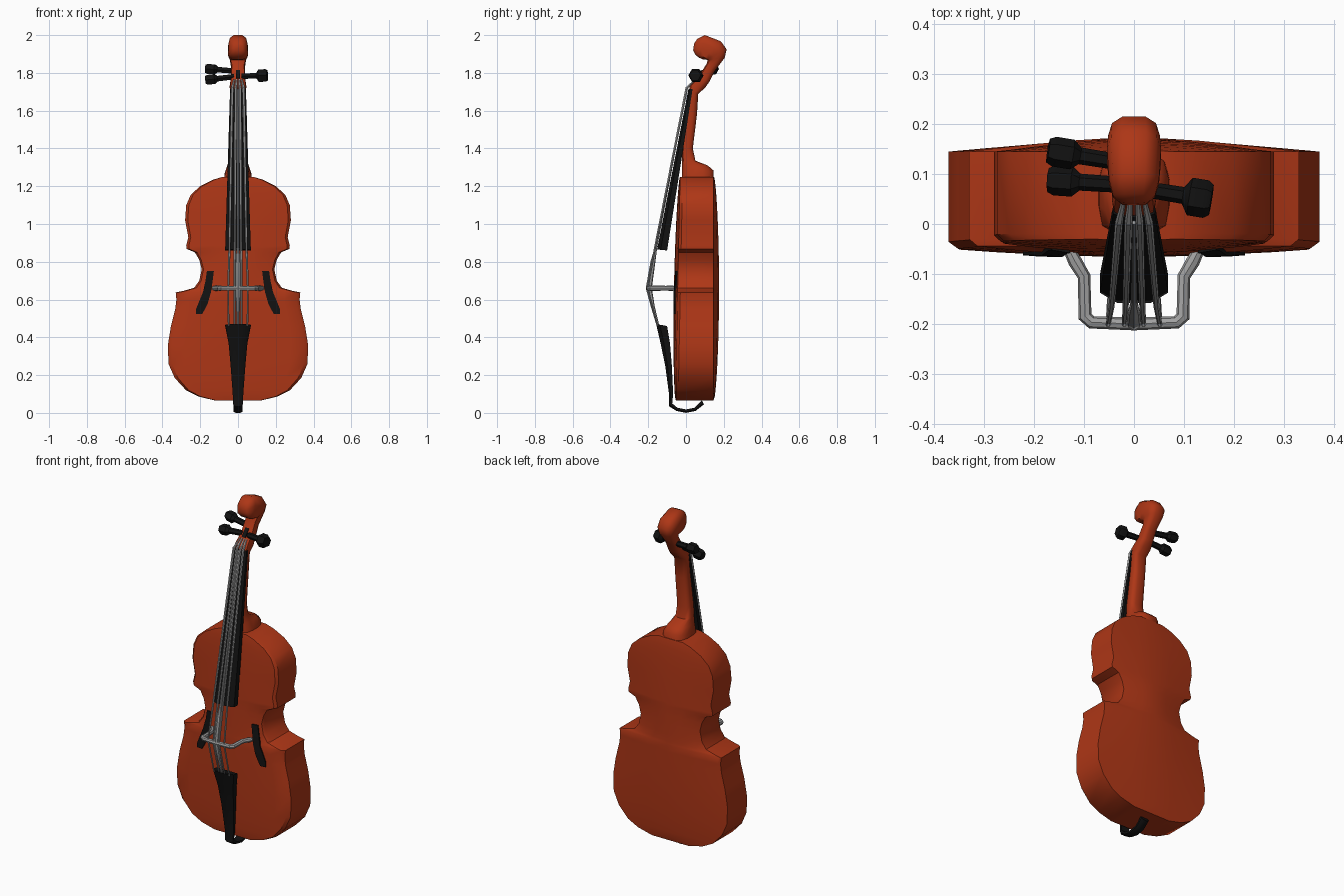
import bpy, bmesh, math

if "Cube" in bpy.data.objects:
    bpy.data.objects.remove(bpy.data.objects["Cube"])


def material(name, rgb):
    m = bpy.data.materials.new(name)
    m.diffuse_color = (*rgb, 1)
    m.use_nodes = True
    m.node_tree.nodes["Principled BSDF"].inputs["Base Color"].default_value = m.diffuse_color
    return m


WOOD = material("red brown varnish", (0.42, 0.037, 0.008))
BLACK = material("black ebony", (0.006, 0.006, 0.006))
GREY = material("grey metal", (0.36, 0.36, 0.36))


def add_object(name, mesh, mat, angle=35):
    ob = bpy.data.objects.new(name, mesh)
    bpy.context.collection.objects.link(ob)
    mesh.materials.clear()
    mesh.materials.append(mat)
    bpy.ops.object.select_all(action='DESELECT')
    ob.select_set(True)
    bpy.context.view_layer.objects.active = ob
    bpy.ops.object.shade_smooth_by_angle(angle=math.radians(angle))
    return ob


def loft(name, rings, mat, angle=35):
    """Skin a list of closed rings and cap both ends."""
    bm = bmesh.new()
    vs = [[bm.verts.new(p) for p in ring] for ring in rings]
    n = len(rings[0])
    for a, b in zip(vs, vs[1:]):
        for i in range(n):
            j = (i + 1) % n
            bm.faces.new((a[i], a[j], b[j], b[i]))
    bm.faces.new(vs[0])
    bm.faces.new(vs[-1])
    bmesh.ops.recalc_face_normals(bm, faces=bm.faces)
    mesh = bpy.data.meshes.new(name)
    bm.to_mesh(mesh)
    bm.free()
    return add_object(name, mesh, mat, angle)


def tube(name, pts, mat, res=2):
    """Round bar through (x, y, z, radius) points."""
    cu = bpy.data.curves.new(name, 'CURVE')
    cu.dimensions = '3D'
    cu.bevel_depth = 1
    cu.bevel_resolution = res
    cu.use_fill_caps = True
    sp = cu.splines.new('POLY')
    sp.points.add(len(pts) - 1)
    for p, (x, y, z, r) in zip(sp.points, pts):
        p.co = (x, y, z, 1)
        p.radius = r
    tmp = bpy.data.objects.new(name + "_curve", cu)
    bpy.context.collection.objects.link(tmp)
    dg = bpy.context.evaluated_depsgraph_get()
    mesh = bpy.data.meshes.new_from_object(tmp.evaluated_get(dg))
    bpy.data.objects.remove(tmp)
    return add_object(name, mesh, mat)


def section(yf, zf, yb, zb, w, shape):
    """Cross-section between a front and a back point; shape = (width share, depth share)."""
    half = [(w * a, yf + (yb - yf) * d, zf + (zb - zf) * d) for a, d in shape]
    return half + [(-x, y, z) for x, y, z in reversed(half)]


ROUND = [(0.5, 0), (0.9, 0.1), (1, 0.35), (1, 0.65), (0.85, 0.88), (0.45, 1)]
BOARD = [(0.5, 0), (1, 0.35), (1, 1)]

# Body: half-width at each height, arched front and back
OUTLINE = [(0.12, 0.065), (0.21, 0.087), (0.275, 0.12), (0.335, 0.185), (0.368, 0.26), (0.371, 0.36),
           (0.355, 0.46), (0.332, 0.55), (0.326, 0.6), (0.33, 0.638), (0.285, 0.647), (0.232, 0.662),
           (0.205, 0.7), (0.192, 0.76), (0.205, 0.81), (0.228, 0.85), (0.272, 0.868), (0.274, 0.885),
           (0.263, 0.93), (0.28, 1.02), (0.274, 1.1), (0.25, 1.155), (0.2, 1.2), (0.13, 1.235), (0.08, 1.25)]


def half_width(z):
    for (w0, z0), (w1, z1) in zip(OUTLINE, OUTLINE[1:]):
        if z <= z1:
            return w0 + (w1 - w0) * (z - z0) / (z1 - z0)
    return OUTLINE[-1][0]


def arch(z):
    return math.sqrt(max(0, math.sin(math.pi * (z - 0.065) / 1.19)))


def front_y(t, z):
    y = -0.055 + 0.02 * z - 0.022 * arch(z) * (1 - t * t)
    return y + (0.012 if abs(t) == 1 else 0)


def back_y(t, z):
    return 0.145 + 0.03 * arch(z) * (1 - abs(t) ** 1.4)


COLS = [-1, -0.95, -0.75, -0.4, 0, 0.4, 0.75, 0.95, 1]
rings = []
for w, z in OUTLINE:
    rings.append([(t * w, front_y(t, z), z) for t in COLS] +
                 [(t * w, back_y(t, z), z) for t in reversed(COLS)])
loft("body", rings, WOOD)

# Neck with heel, peg box and curled head
NECK = [(-.02, 1.2, .14, 1.2, .075), (-.02, 1.25, .147, 1.282, .07), (-.02, 1.3, .115, 1.31, .058),
        (-.022, 1.35, .05, 1.335, .046), (-.02, 1.42, .036, 1.4, .043), (0, 1.6, .058, 1.58, .04),
        (.015, 1.7, .065, 1.69, .042), (.02, 1.735, .1, 1.72, .044), (.07, 1.785, .125, 1.755, .038),
        (.11, 1.85, .152, 1.81, .036), (.115, 1.868, .205, 1.88, .044), (.105, 1.87, .215, 1.925, .052),
        (.088, 1.872, .185, 1.967, .054), (.07, 1.88, .1, 2.0, .05), (.05, 1.895, .06, 1.98, .042),
        (.038, 1.92, .043, 1.955, .025)]
loft("neck_and_head", [section(*s, ROUND) for s in NECK], WOOD, 50)

# Peg box slot
loft("peg_box_slot", [[(x * 0.011, y + d, z - d * 0.6) for x, d in ((-1, -.004), (1, -.004), (1, .004), (-1, .004))]
                      for y, z in ((.053, 1.77), (.088, 1.813))], BLACK)

# Fingerboard
loft("fingerboard", [section(*s, BOARD) for s in
                     ((-.153, .865, -.1, .86, .068), (.013, 1.715, .035, 1.715, .042))], BLACK)

# Tailpiece with its loop under the body
TAIL = [(-.158, .47, -.1, .46, .068), (-.135, .37, -.085, .37, .05), (-.11, .25, -.075, .25, .039),
        (-.09, .1, -.068, .1, .028), (-.09, .035, -.073, .05, .025), (-.05, .01, -.045, .027, .025),
        (0, 0, 0, .018, .025), (.05, .01, .045, .027, .025), (.095, .045, .085, .066, .025)]
loft("tailpiece", [section(*s, BOARD) for s in TAIL], BLACK)

# Sound holes laid on the front
HOLE = [(.128, .165, .75), (.134, .172, .7), (.143, .185, .64), (.16, .21, .58),
        (.175, .222, .55), (.19, .222, .523)]
for side, label in ((-1, "left"), (1, "right")):
    rings = []
    for a, b, z in HOLE:
        ya, yb = (front_y(x / half_width(z), z) for x in (a, b))
        rings.append([(side * a, ya - .006, z), (side * b, yb - .006, z),
                      (side * b, yb + .003, z), (side * a, ya + .003, z)])
    loft("sound_hole_" + label, rings, BLACK)

# Bridge
half = [(.128, -.055, .012), (.118, -.075, .014), (.1, -.105, .013), (.098, -.185, .014), (.085, -.197, .013)]
pts = [(-x, y, .66, r) for x, y, r in half] + [(0, -.2, .66, .013)] + [(x, y, .66, r) for x, y, r in reversed(half)]
tube("bridge", pts, GREY)

# Strings, and the tapered centre bar at the bridge
for i, k in enumerate((-1, -0.37, 0.37, 1)):
    tube("string_%d" % (i + 1), [(.05 * k, -.15, .46, .004), (.052 * k, -.203, .66, .005),
                                 (.045 * k, -.165, .87, .006), (.03 * k, .004, 1.72, .008),
                                 (.02 * k, .05, 1.765, .004)], GREY, 1)
tube("centre_bar", [(0, -.148, .46, .007), (0, -.175, .56, .01), (0, -.197, .66, .016),
                    (0, -.175, .8, .013), (0, -.158, .88, .006), (0, .003, 1.715, .004)], GREY)

# Tuning pegs: inner end, outer end, head radius
PEGS = [((.02, .07, 1.782), (.155, .048, 1.787), .038),
        ((-.02, .122, 1.81), (-.172, .147, 1.822), .03),
        ((-.02, .078, 1.78), (-.172, .088, 1.762), .03)]
for i, (a, b, r) in enumerate(PEGS):
    pts = [tuple(p + (q - p) * f for p, q in zip(a, b)) + (rad,)
           for f, rad in ((0, .016), (.58, .017), (.68, r), (.92, r), (1, r * .8))]
    tube("tuning_peg_%d" % (i + 1), pts, BLACK, 1)
